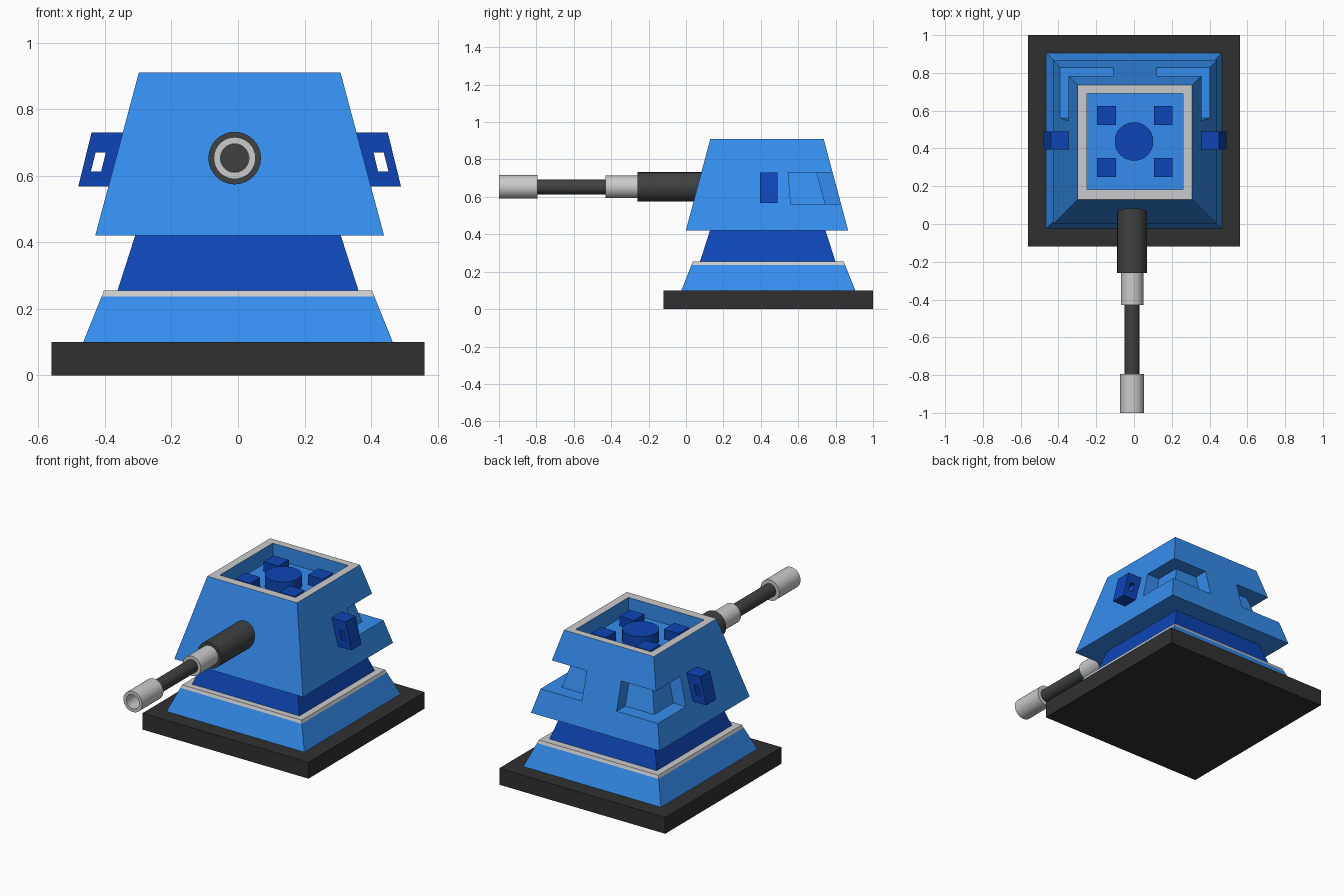
import bpy, bmesh, math
from mathutils import Vector

if "Cube" in bpy.data.objects:
    bpy.data.objects.remove(bpy.data.objects["Cube"])


def material(name, rgb):
    m = bpy.data.materials.new(name)
    m.diffuse_color = (*rgb, 1)
    m.use_nodes = True
    m.node_tree.nodes["Principled BSDF"].inputs["Base Color"].default_value = m.diffuse_color
    return m


BLUE = material("blue", (0.035, 0.27, 0.86))
NAVY = material("navy", (0.004, 0.06, 0.47))
DARK = material("charcoal", (0.03, 0.03, 0.03))
STEEL = material("gunmetal", (0.05, 0.053, 0.053))
WHITE = material("off_white", (0.82, 0.82, 0.8))


def finish(bm, name, mat=None):
    bmesh.ops.recalc_face_normals(bm, faces=bm.faces)
    me = bpy.data.meshes.new(name)
    bm.to_mesh(me)
    bm.free()
    ob = bpy.data.objects.new(name, me)
    bpy.context.collection.objects.link(ob)
    if mat:
        me.materials.append(mat)
    return ob


def loft(name, bottom, top, mat=None):
    """Closed solid between two matching 3D loops."""
    bm = bmesh.new()
    a = [bm.verts.new(p) for p in bottom]
    b = [bm.verts.new(p) for p in top]
    n = len(a)
    bm.faces.new(a)
    bm.faces.new(b)
    for i in range(n):
        j = (i + 1) % n
        bm.faces.new((a[i], a[j], b[j], b[i]))
    return finish(bm, name, mat)


def square(cx, cy, h, z):
    return [(cx + sx * h, cy + sy * h, z) for sx, sy in ((-1, -1), (1, -1), (1, 1), (-1, 1))]


def frustum(name, cx, cy, h0, h1, z0, z1, mat=None):
    return loft(name, square(cx, cy, h0, z0), square(cx, cy, h1, z1), mat)


def cut(ob, cutter):
    cutter.hide_render = True
    mod = ob.modifiers.new("cut", "BOOLEAN")
    mod.operation = "DIFFERENCE"
    mod.solver = "EXACT"
    mod.object = cutter
    dg = bpy.context.evaluated_depsgraph_get()
    me = bpy.data.meshes.new_from_object(ob.evaluated_get(dg))
    ob.modifiers.clear()
    ob.data = me
    bpy.data.objects.remove(cutter)


def lathe(name, profile, centre, axis, mat=None, seg=32):
    """Spin (radius, height) points about an axis; radius 0 closes the ends."""
    bm = bmesh.new()
    vs = [bm.verts.new((r, 0, h)) for r, h in profile]
    es = [bm.edges.new(p) for p in zip(vs, vs[1:])]
    bmesh.ops.spin(bm, geom=vs + es, cent=(0, 0, 0), axis=(0, 0, 1),
                   angle=math.tau, steps=seg, use_duplicate=False)
    bmesh.ops.remove_doubles(bm, verts=bm.verts, dist=1e-5)
    rot = Vector((0, 0, 1)).rotation_difference(Vector(axis))
    for v in bm.verts:
        v.co = rot @ v.co + Vector(centre)
    ob = finish(bm, name, mat)
    bpy.context.view_layer.objects.active = ob
    ob.select_set(True)
    bpy.ops.object.shade_smooth_by_angle(angle=math.radians(35))
    ob.select_set(False)
    return ob


# Stepped pedestal
frustum("base_plate", 0, 0.44, 0.56, 0.56, 0, 0.1, DARK)
frustum("pedestal", 0, 0.44, 0.465, 0.41, 0.1, 0.237, BLUE)
frustum("pedestal_trim", 0, 0.44, 0.41, 0.403, 0.237, 0.255, WHITE)
frustum("neck", 0, 0.437, 0.362, 0.309, 0.255, 0.42, NAVY)

# Turret head
CX, CY = 0.005, 0.433
head = frustum("turret_head", CX, CY, 0.434, 0.303, 0.42, 0.91, BLUE)

# Notches wrapping the two rear corners
for s in (-1, 1):
    def outline(inner, z):
        pts = ((0.117, 0.7), (0.7, 0.7), (0.7, 0.128 - (0.315 - inner) * 0.3),
               (inner, 0.128 - (0.315 - inner) * 0.3), (inner, inner), (0.117, inner))
        return [(CX + s * x, CY + y, z) for x, y in pts]
    cut(head, loft("notch_cutter", outline(0.312, 0.562), outline(0.266, 0.73), BLUE))

# Roof well with a white rim
cut(head, frustum("well_cutter", CX, 0.437, 0.255, 0.255, 0.815, 1.0, BLUE))
head.data.materials.append(WHITE)
for f in head.data.polygons:
    if f.normal.z > 0.9 and f.center.z > 0.9:
        f.material_index = 1

# Roof hatch and studs
lathe("roof_disc", [(0, 0.815), (0.102, 0.815), (0.102, 0.885), (0, 0.885)],
      (0, 0.437, 0), (0, 0, 1), NAVY)
for x in (-0.145, 0.155):
    for y in (0.3, 0.575):
        frustum("roof_stud", x, y, 0.05, 0.05, 0.815, 0.875, NAVY)

# Slanted side handles, each with a slot through it
for s in (-1, 1):
    def prism(name, pts, y0, y1, mat):
        loops = [[(CX + s * x, y, z) for x, z in pts] for y in (y0, y1)]
        return loft(name, *loops, mat)
    handle = prism("side_handle", ((0.34, 0.73), (0.445, 0.73), (0.485, 0.567), (0.38, 0.567)),
                   0.395, 0.49, NAVY)
    cut(handle, prism("slot_cutter", ((0.402, 0.67), (0.433, 0.67), (0.447, 0.613), (0.416, 0.613)),
                      0.3, 0.6, NAVY))

# Gun barrel along y
GUN = (-0.01, 0, 0.653)
FWD = (0, -1, 0)
lathe("barrel_sleeve", [(0, -0.14), (0.079, -0.14), (0.079, 0.26), (0, 0.26)], GUN, FWD, STEEL)
lathe("barrel_collar", [(0, 0.25), (0.06, 0.25), (0.06, 0.43), (0, 0.43)], GUN, FWD)
lathe("barrel_tube", [(0, 0.42), (0.04, 0.42), (0.04, 0.81), (0, 0.81)], GUN, FWD, STEEL)
lathe("muzzle", [(0, 0.795), (0.063, 0.795), (0.063, 1.0), (0.043, 1.0), (0.043, 0.9), (0, 0.9)],
      GUN, FWD)
lathe("bore", [(0, 0.89), (0.0425, 0.89), (0.0425, 0.905), (0, 0.905)], GUN, FWD, STEEL)
